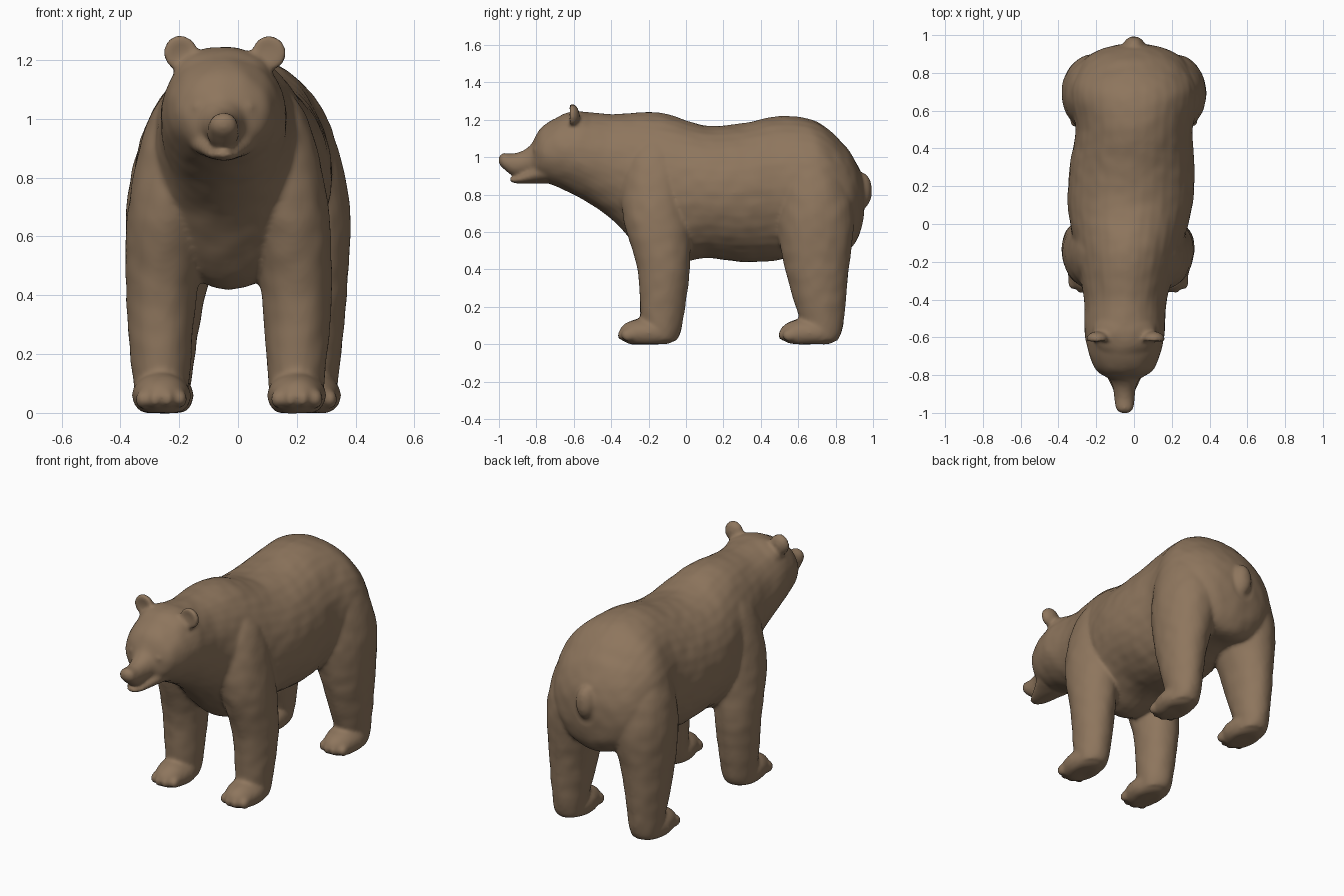
import bpy
import bmesh
import math
from mathutils import Matrix, Vector, noise

default = bpy.data.objects.get("Cube")
if default:
    bpy.data.objects.remove(default, do_unlink=True)

# One colour for the whole animal
FUR_COLOUR = (0.27, 0.18, 0.11, 1)
fur = bpy.data.materials.new("brown fur")
fur.use_nodes = True
fur.diffuse_color = FUR_COLOUR
shader = next(node for node in fur.node_tree.nodes if node.type == "BSDF_PRINCIPLED")
shader.inputs["Base Color"].default_value = FUR_COLOUR
shader.inputs["Roughness"].default_value = 0.8

LEFT, RIGHT = 1, -1
ALONG_BODY, ALONG_LEG = "along body", "along leg"
SEGMENTS = 36
STEPS = 8
bm = bmesh.new()


def lean(y):
    """Centre line of the animal: the head drifts slightly to its right."""
    return -0.05 * max(0, min(1, 0.5 - y))


def across(y, low, high, half):
    """Upright section of the body, as a centre and two radii."""
    return Vector((lean(y), y, (low + high) / 2, half, (high - low) / 2))


def level(side, z, out, y, half, depth):
    """Horizontal section of a leg, as a centre and two radii."""
    return Vector((lean(y) + side * out, y, z, half, depth))


def spline(before, start, end, after, t):
    """Catmull-Rom blend from start to end."""
    tangent_a, tangent_b = (end - before) / 2, (after - start) / 2
    ease = t * t * (3 - 2 * t)
    return (start.lerp(end, ease) + tangent_a * (t * (1 - t) ** 2)
            - tangent_b * (t * t * (1 - t)))


def loft(sections, direction):
    """Skin a smooth closed tube over elliptical sections."""
    padded = [sections[0], *sections, sections[-1]]
    rows = []
    for quad in zip(padded, padded[1:], padded[2:], padded[3:]):
        rows += [spline(*quad, step / STEPS) for step in range(STEPS)]
    rows.append(sections[-1])
    rings = []
    for x, y, z, half, other in rows:
        ring = []
        for k in range(SEGMENTS):
            angle = math.tau * k / SEGMENTS
            side, rise = half * math.cos(angle), other * math.sin(angle)
            if direction == ALONG_BODY:
                point = (x + side, y, z + rise)
            else:
                point = (x + side, y + rise, z)
            ring.append(bm.verts.new(point))
        rings.append(ring)
    for ring, following in zip(rings, rings[1:]):
        for k in range(SEGMENTS):
            bm.faces.new((ring[k - 1], ring[k], following[k], following[k - 1]))
    bm.faces.new(rings[0])
    bm.faces.new(rings[-1])


def ball(centre, radii):
    """Add an ellipsoid and return its vertices."""
    place = Matrix.Translation(centre) @ Matrix.Diagonal((*radii, 1))
    return bmesh.ops.create_uvsphere(
        bm, u_segments=24, v_segments=16, radius=1, matrix=place)["verts"]


def add_paw(x, y):
    """Flat-soled paw with a row of toes along its front."""
    for vert in ball((x, y, 0.06), (0.1, 0.16, 0.08)):
        vert.co.z = max(vert.co.z, 0)
    for toe in (-1.5, -0.5, 0.5, 1.5):
        curl = 0.01 * toe * toe
        ball((x + toe * 0.042, y - 0.13 + curl, 0.048), (0.026, 0.04, 0.032))


def add_ear(side):
    """Round ear whose front face is pushed in to form a shallow cup."""
    radius = 0.06
    ear = Vector((side * 0.15 - 0.045, -0.61, 1.225))
    for vert in ball(ear, (radius, 0.042, radius)):
        if vert.co.y < ear.y:
            reach = math.hypot(vert.co.x - ear.x, vert.co.z - ear.z) / radius
            vert.co.y += 0.035 * max(0, 1 - reach * reach)


def add_front_leg(side):
    """Front leg rising into the shoulder."""
    loft([
        level(side, z=0.02, out=0.23, y=-0.13, half=0.08, depth=0.08),
        level(side, z=0.1, out=0.23, y=-0.13, half=0.095, depth=0.11),
        level(side, z=0.4, out=0.23, y=-0.12, half=0.12, depth=0.14),
        level(side, z=0.7, out=0.2, y=-0.16, half=0.14, depth=0.18),
        level(side, z=1, out=0.12, y=-0.16, half=0.15, depth=0.17),
        level(side, z=1.19, out=0.05, y=-0.13, half=0.08, depth=0.08),
    ], ALONG_LEG)


def add_hind_leg(side):
    """Hind leg rising into the hip."""
    loft([
        level(side, z=0.02, out=0.25, y=0.73, half=0.08, depth=0.08),
        level(side, z=0.1, out=0.25, y=0.73, half=0.09, depth=0.11),
        level(side, z=0.4, out=0.24, y=0.7, half=0.13, depth=0.17),
        level(side, z=0.7, out=0.2, y=0.69, half=0.18, depth=0.21),
        level(side, z=0.95, out=0.15, y=0.67, half=0.17, depth=0.17),
        level(side, z=1.1, out=0.08, y=0.65, half=0.11, depth=0.1),
    ], ALONG_LEG)


# Skull, neck, torso and rump
loft([
    across(y=-0.82, low=0.9, high=1.08, half=0.08),
    across(y=-0.76, low=0.87, high=1.17, half=0.16),
    across(y=-0.6, low=0.8, high=1.24, half=0.21),
    across(y=-0.4, low=0.67, high=1.23, half=0.22),
    across(y=-0.15, low=0.43, high=1.24, half=0.28),
    across(y=0.1, low=0.46, high=1.17, half=0.33),
    across(y=0.3, low=0.44, high=1.18, half=0.33),
    across(y=0.5, low=0.45, high=1.22, half=0.31),
    across(y=0.7, low=0.5, high=1.19, half=0.34),
    across(y=0.85, low=0.5, high=1.06, half=0.28),
    across(y=0.92, low=0.57, high=0.95, half=0.19),
    across(y=0.95, low=0.68, high=0.87, half=0.08),
], ALONG_BODY)

# Crown between the ears
ball((lean(-1), -0.58, 1.15), (0.17, 0.14, 0.095))

# Upper muzzle and lower jaw, parted by the mouth line
loft([
    across(y=-1, low=0.965, high=1, half=0.02),
    across(y=-0.98, low=0.94, high=1.02, half=0.045),
    across(y=-0.92, low=0.9, high=1.02, half=0.055),
    across(y=-0.85, low=0.9, high=1.05, half=0.065),
    across(y=-0.75, low=0.88, high=1.14, half=0.12),
], ALONG_BODY)
loft([
    across(y=-0.94, low=0.87, high=0.89, half=0.025),
    across(y=-0.9, low=0.86, high=0.9, half=0.05),
    across(y=-0.75, low=0.86, high=1, half=0.12),
], ALONG_BODY)

# Tail
ball((0, 0.935, 0.82), (0.06, 0.06, 0.1))

for side in (LEFT, RIGHT):
    add_front_leg(side)
    add_hind_leg(side)
    add_paw(side * 0.23 - 0.03, -0.2)
    add_paw(side * 0.25, 0.66)
    add_ear(side)
    # Eye
    ball((lean(-1) + side * 0.085, -0.8, 1.04), (0.02, 0.02, 0.014))

bmesh.ops.recalc_face_normals(bm, faces=bm.faces)
mesh = bpy.data.meshes.new("bear_body")
bm.to_mesh(mesh)
bm.free()
bear = bpy.data.objects.new("bear_body", mesh)
bpy.context.collection.objects.link(bear)
bpy.ops.object.select_all(action="DESELECT")
bear.select_set(True)
bpy.context.view_layer.objects.active = bear

# Fuse the parts into one skin and soften the joins
fuse = bear.modifiers.new("fuse", "REMESH")
fuse.mode = "VOXEL"
fuse.voxel_size = 0.01
soften = bear.modifiers.new("soften", "SMOOTH")
soften.factor = 0.5
soften.iterations = 9
for modifier_name in ("fuse", "soften"):
    bpy.ops.object.modifier_apply(modifier=modifier_name)

# Faint unevenness of the coat
mesh = bear.data
mesh.materials.append(fur)
normals = [vert.normal.copy() for vert in mesh.vertices]
for vert, normal in zip(mesh.vertices, normals):
    vert.co += normal * (0.003 * noise.noise(vert.co * 14))
bpy.ops.object.shade_smooth()
